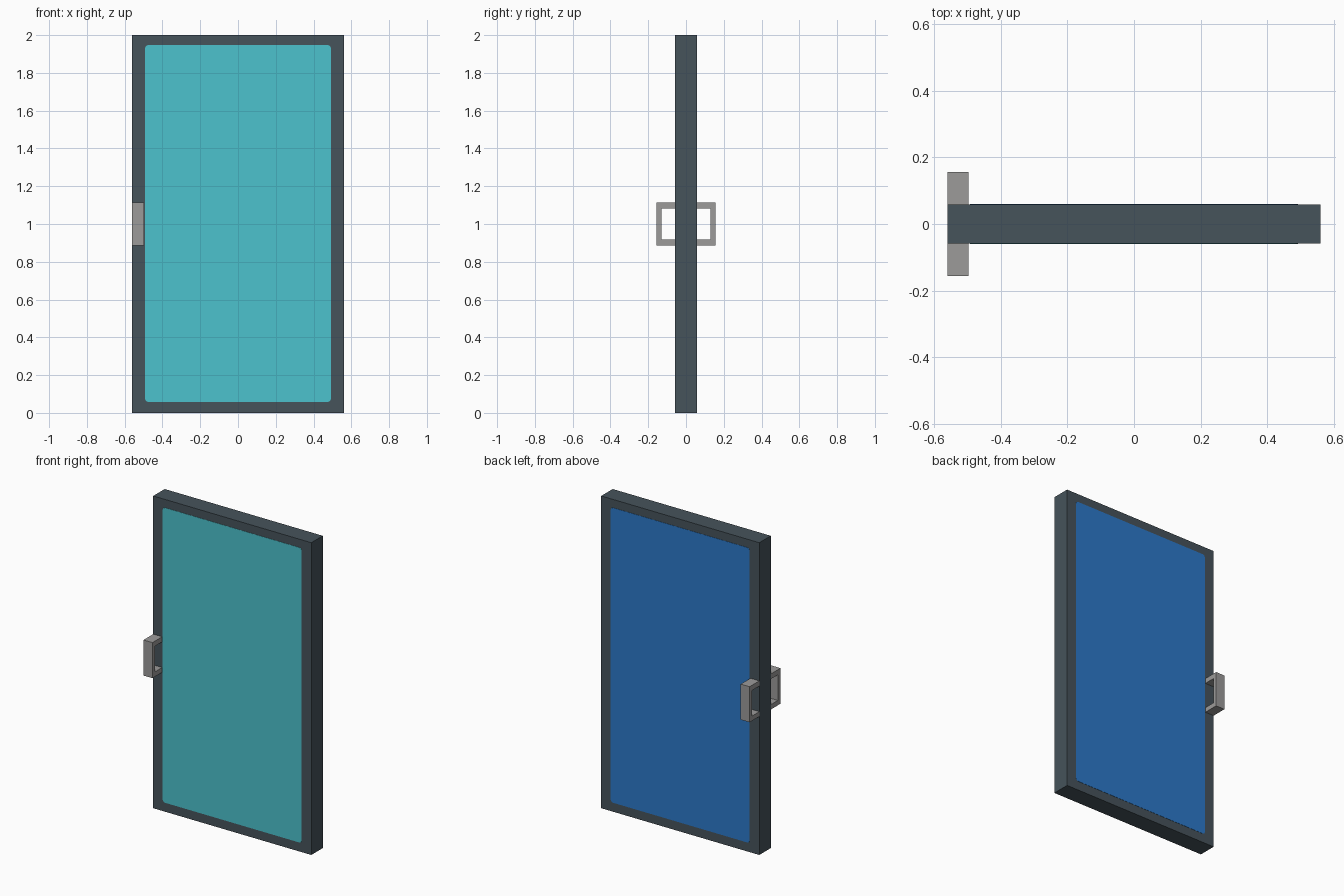
import bpy, bmesh, math

if "Cube" in bpy.data.objects:
    bpy.data.objects.remove(bpy.data.objects["Cube"])

W, H, T = 0.56, 2.0, 0.058          # door half width, height, half thickness


def srgb(r, g, b):
    f = lambda c: c / 12.92 if c <= 0.04045 else ((c + 0.055) / 1.055) ** 2.4
    return tuple(f(v / 255) for v in (r, g, b)) + (1,)


def material(name, rgb):
    m = bpy.data.materials.new(name)
    m.diffuse_color = srgb(*rgb)
    m.use_nodes = True
    m.node_tree.nodes["Principled BSDF"].inputs["Base Color"].default_value = m.diffuse_color
    return m


slate = material("dark slate", (70, 83, 91))
cyan = material("cyan glass", (76, 194, 205))
blue = material("blue glass", (44, 121, 201))
grey = material("grey metal", (156, 155, 154))


def prism(name, outline, offset, mat):
    """Extrude a closed 3D outline along offset."""
    bm = bmesh.new()
    face = bm.faces.new([bm.verts.new(p) for p in outline])
    out = bmesh.ops.extrude_face_region(bm, geom=[face], use_keep_orig=True)
    verts = [g for g in out["geom"] if isinstance(g, bmesh.types.BMVert)]
    bmesh.ops.translate(bm, verts=verts, vec=offset)
    bmesh.ops.recalc_face_normals(bm, faces=bm.faces)
    me = bpy.data.meshes.new(name)
    bm.to_mesh(me)
    bm.free()
    me.materials.append(mat)
    ob = bpy.data.objects.new(name, me)
    bpy.context.collection.objects.link(ob)
    return ob


def rounded_rect(x, z0, z1, r, y, steps=4):
    """Rounded rectangle outline in the xz plane."""
    pts = []
    corners = [(x - r, z1 - r), (-x + r, z1 - r), (-x + r, z0 + r), (x - r, z0 + r)]
    for i, (cx, cz) in enumerate(corners):
        for k in range(steps + 1):
            a = math.pi / 2 * (i + k / steps)
            pts.append((cx + r * math.cos(a), y, cz + r * math.sin(a)))
    return pts


# Door frame slab
prism("door_frame", [(-W, -T, 0), (W, -T, 0), (W, -T, H), (-W, -T, H)],
      (0, 2 * T, 0), slate)

# Glass panel and U-shaped pull handle on each side
for side, s, glass in (("front", -1, cyan), ("back", 1, blue)):
    prism(side + "_glass", rounded_rect(0.492, 0.058, 1.947, 0.017, s * T),
          (0, s * 0.0015, 0), glass)
    profile = [(T, 0.887), (0.156, 0.887), (0.156, 1.115), (T, 1.115),
               (T, 1.082), (0.13, 1.082), (0.13, 0.918), (T, 0.918)]
    prism(side + "_handle", [(-W, s * y, z) for y, z in profile],
          (0.063, 0, 0), grey)
